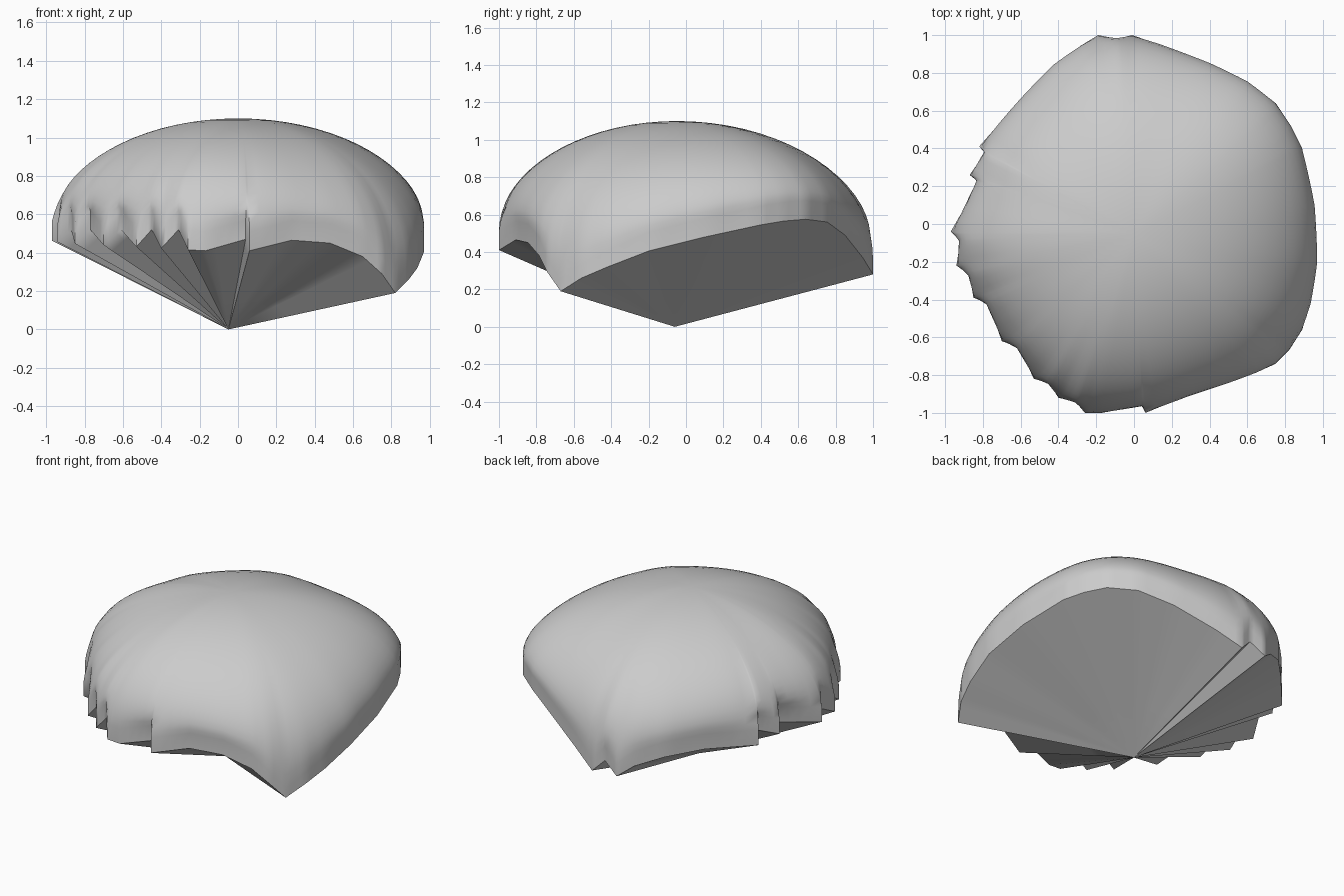
import bpy, bmesh, math
from mathutils import Vector

if "Cube" in bpy.data.objects:
    bpy.data.objects.remove(bpy.data.objects["Cube"])

# Rim outline, counter-clockwise: x, y, lower edge z
smooth_right = [(.82, -.67, .19), (.89, -.56, .26), (.935, -.42, .32), (.97, -.2, .405),
                (.955, .1, .48), (.89, .4, .545), (.83, .52, .565), (.75, .64, .575), (.6, .755, .56),
                (.4, .85, .49), (.15, .945, .37), (-.01, 1, .28)]
smooth_left = [(-.09, .98, .36), (-.19, 1, .29), (-.28, .945, .36), (-.43, .84, .42),
               (-.6, .66, .45), (-.82, .41, .44)]
teeth = [(-.785, .38), (-.87, .26), (-.82, .22), (-.97, -.04), (-.92, -.09), (-.94, -.22),
         (-.87, -.27), (-.85, -.39), (-.77, -.42), (-.70, -.62), (-.61, -.65),
         (-.53, -.82), (-.45, -.84), (-.40, -.92), (-.31, -.94), (-.26, -1)]
smooth_front = [(-.17, -1, .41), (.04, -.955, .47), (.06, -1, .41), (.28, -.91, .465),
                (.48, -.845, .45), (.65, -.785, .38), (.75, -.74, .29)]
keys = smooth_right + smooth_left
keys += [(x, y, .52 if i % 2 == 0 else .475 - .004 * i) for i, (x, y) in enumerate(teeth)]
keys += smooth_front

# Split every rim edge into shorter pieces
SUB = 4
rim = []
for i, k in enumerate(keys):
    a, b = Vector(k), Vector(keys[(i + 1) % len(keys)])
    rim += [a.lerp(b, j / SUB) for j in range(SUB)]
n = len(rim)
length = [(rim[(i + 1) % n].xy - rim[i - 1].xy).length for i in range(n)]


def softened(pts, reach):
    # average over nearby rim points, so rim detail fades out up the dome
    out = []
    for p in rim:
        w = [l * math.exp(-((p.xy - q.xy).length / reach) ** 2) for q, l in zip(rim, length)]
        out.append(sum((q * k for q, k in zip(pts, w)), Vector((0, 0, 0))) / sum(w))
    return out


lip = [p + Vector((0, 0, .06 + .04 * max(0, min(1, (p.z - .19) / .2)))) for p in rim]
plan = softened(lip, .16)
height = softened(lip, .4)

bm = bmesh.new()
top_c = Vector((0, -.05, 1.1))
tip_c = Vector((-.05, -.06, 0))
rings = []

# Underside cone rings, straight to the tip
for f in (.35, .7, .93, 1):
    rings.append([bm.verts.new(tip_c.lerp(p, f)) for p in rim])
# Dome rings, elliptical from lip to crown
STEPS = 18
for k in range(STEPS):
    t = k / STEPS * math.pi / 2
    s, h = math.cos(t), math.sin(t) ** 1.1
    w_plan, w_z = (1 - k / STEPS) ** 8, (1 - k / STEPS) ** 4
    ring = []
    for u, q, g in zip(lip, plan, height):
        out = (q.xy - top_c.xy).normalized() * .02
        xy = top_c.xy.lerp((q.xy + out).lerp(u.xy, w_plan), s)
        base = g.z + (u.z - g.z) * w_z
        ring.append(bm.verts.new((xy.x, xy.y, base + (top_c.z - base) * h)))
    rings.append(ring)

for a, b in zip(rings, rings[1:]):
    for i in range(n):
        j = (i + 1) % n
        bm.faces.new((a[i], a[j], b[j], b[i]))
tip, crown = bm.verts.new(tip_c), bm.verts.new(top_c)
for i in range(n):
    j = (i + 1) % n
    bm.faces.new((tip, rings[0][j], rings[0][i]))
    bm.faces.new((crown, rings[-1][i], rings[-1][j]))
bmesh.ops.recalc_face_normals(bm, faces=bm.faces)

me = bpy.data.meshes.new("domed_shard")
bm.to_mesh(me)
bm.free()
ob = bpy.data.objects.new("domed_shard", me)
bpy.context.collection.objects.link(ob)
bpy.context.view_layer.objects.active = ob
ob.select_set(True)
bpy.ops.object.shade_smooth_by_angle(angle=math.radians(50))
